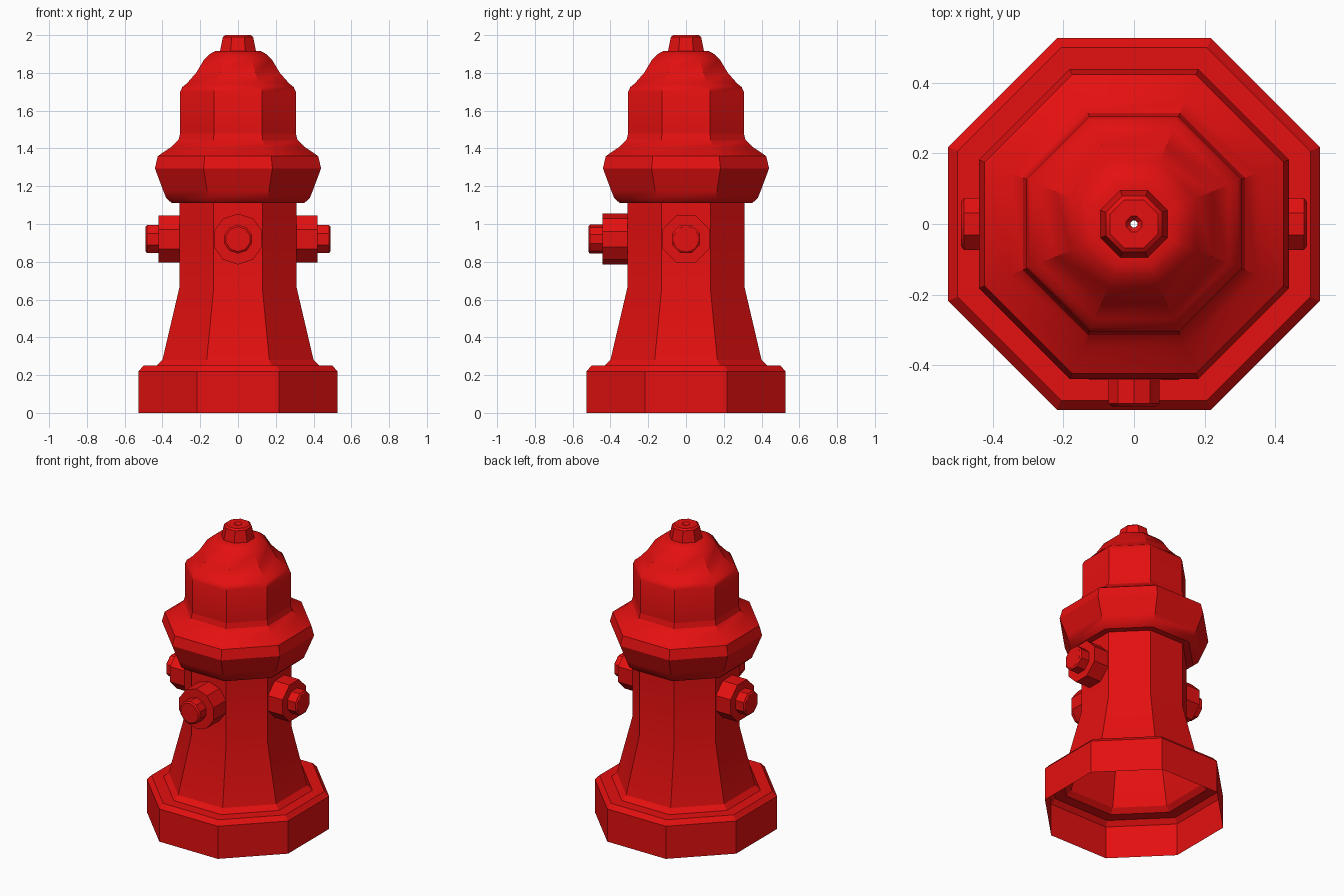
import bpy, bmesh, math
from mathutils import Matrix

cube = bpy.data.objects.get("Cube")
if cube:
    bpy.data.objects.remove(cube, do_unlink=True)

red = bpy.data.materials.new("hydrant red")
red.use_nodes = True
red.diffuse_color = (0.78, 0.005, 0.005, 1)
red.node_tree.nodes["Principled BSDF"].inputs["Base Color"].default_value = red.diffuse_color


def lathe(name, profile, sides=8, cap=False, matrix=Matrix()):
    """Sweep (flat half-width, height) points around z with the flats facing the axes."""
    bm = bmesh.new()
    step = math.tau / sides
    rings = []
    for half, z in profile:
        r = half / math.cos(step / 2)
        rings.append([bm.verts.new((r * math.cos((i + 0.5) * step),
                                    r * math.sin((i + 0.5) * step), z))
                      for i in range(sides)])
    for low, high in zip(rings, rings[1:]):
        for i in range(sides):
            j = (i + 1) % sides
            bm.faces.new((low[i], low[j], high[j], high[i]))
    if cap:
        bm.faces.new(rings[-1])
    bm.transform(matrix)
    mesh = bpy.data.meshes.new(name)
    bm.to_mesh(mesh)
    bm.free()
    mesh.materials.append(red)
    obj = bpy.data.objects.new(name, mesh)
    bpy.context.collection.objects.link(obj)
    bpy.ops.object.select_all(action='DESELECT')
    obj.select_set(True)
    bpy.context.view_layer.objects.active = obj
    bpy.ops.object.shade_smooth_by_angle(angle=math.radians(30))
    return obj


# Hollow shell, open at the bottom
lathe("base", [(0.527, 0), (0.527, 0.22), (0.50, 0.25), (0.43, 0.25), (0.40, 0.28)])
lathe("barrel", [(0.40, 0.28), (0.31, 0.665), (0.31, 1.11)])
lathe("collar", [(0.31, 1.11), (0.35, 1.11), (0.38, 1.137), (0.397, 1.18),
                 (0.44, 1.295), (0.424, 1.36), (0.35, 1.41), (0.315, 1.445),
                 (0.306, 1.48)])
lathe("bonnet", [(0.306, 1.48), (0.306, 1.70), (0.295, 1.725), (0.27, 1.745),
                 (0.222, 1.80), (0.178, 1.873), (0.145, 1.903), (0.12, 1.915),
                 (0.09, 1.915)])

# Top nut with a small centre hole
lathe("top_nut", [(0.095, 1.915), (0.08, 1.99), (0.068, 2.0), (0.022, 2.0), (0.01, 1.985)])


# Outlets: a wide cap with a smaller nut on its end
def outlet(name, sides, wide, narrow, mid, end, turn):
    matrix = Matrix.Translation((0, 0, 0.92)) @ turn
    lathe(name + "_cap", [(wide, 0.305), (wide, mid), (narrow * 0.9, mid)],
          sides, False, matrix)
    lathe(name + "_nut", [(narrow, mid), (narrow, end - 0.008), (narrow - 0.01, end)],
          sides, True, matrix)


quarter = math.pi / 2
outlet("front_outlet", 10, 0.128, 0.073, 0.443, 0.517, Matrix.Rotation(quarter, 4, 'X'))
for side, sign in (("left", 1), ("right", -1)):
    outlet(side + "_outlet", 8, 0.124, 0.074, 0.42, 0.49,
           Matrix.Rotation(sign * quarter, 4, 'Y'))
